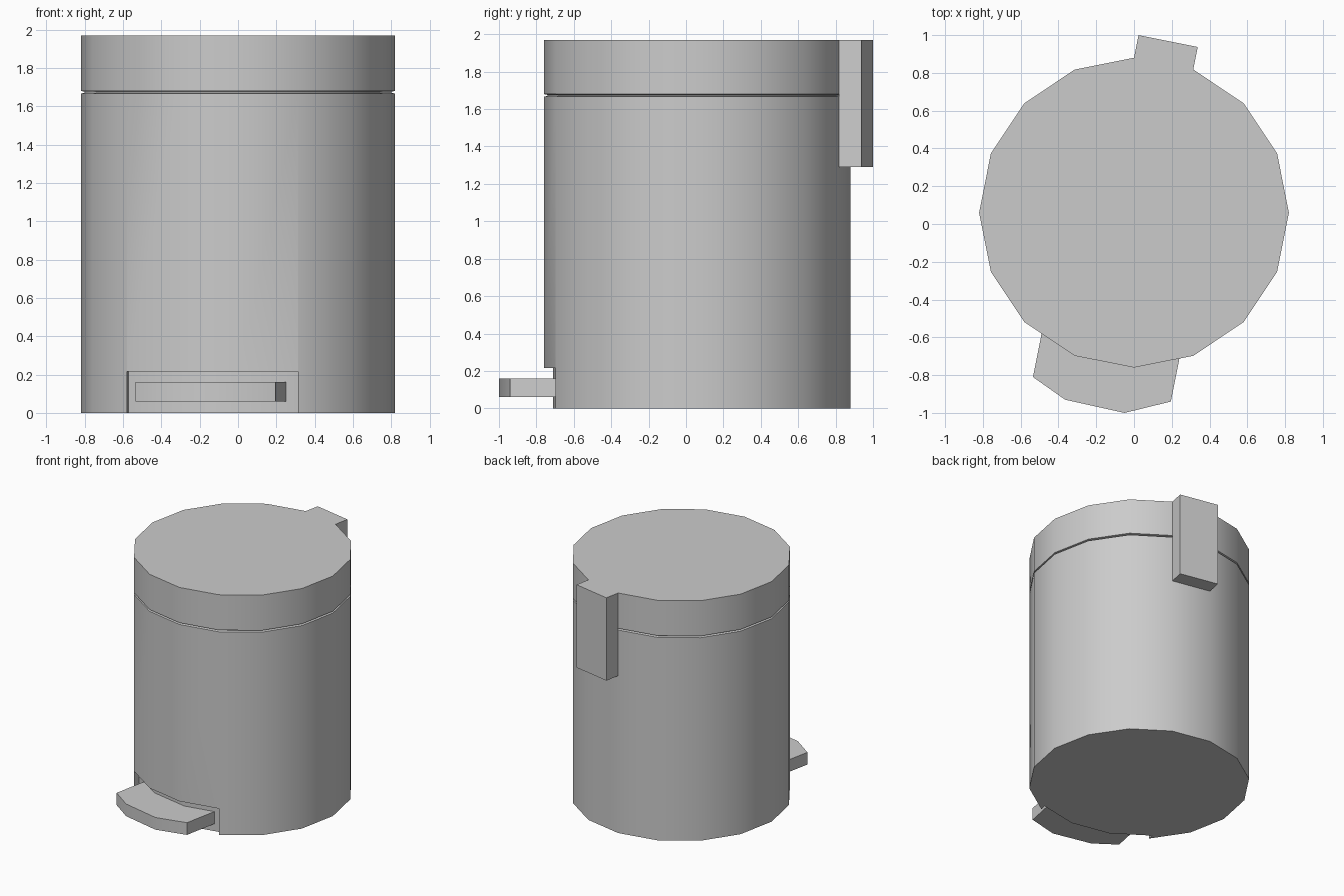
import bpy, bmesh, math
from mathutils import Vector

if "Cube" in bpy.data.objects:
    bpy.data.objects.remove(bpy.data.objects["Cube"])

R, CY, N = 0.82, 0.06, 16


def ring(i, r=R):
    a = math.radians(i * 360 / N)
    return Vector((r * math.cos(a), CY + r * math.sin(a)))


def direction(i):
    a = math.radians(i * 360 / N)
    return Vector((math.cos(a), math.sin(a)))


def loft(name, sections):
    """Closed solid through (outline, z) sections with equal point counts."""
    bm = bmesh.new()
    rows = [[bm.verts.new((p.x, p.y, z)) for p in pts] for pts, z in sections]
    n = len(rows[0])
    for a, b in zip(rows, rows[1:]):
        for i in range(n):
            j = (i + 1) % n
            bm.faces.new((a[i], a[j], b[j], b[i]))
    bm.faces.new(rows[0][::-1])
    bm.faces.new(rows[-1])
    bmesh.ops.recalc_face_normals(bm, faces=bm.faces)
    me = bpy.data.meshes.new(name)
    bm.to_mesh(me)
    bm.free()
    ob = bpy.data.objects.new(name, me)
    bpy.context.collection.objects.link(ob)
    return ob


def activate(ob):
    bpy.ops.object.select_all(action='DESELECT')
    ob.select_set(True)
    bpy.context.view_layer.objects.active = ob


def smooth(ob):
    activate(ob)
    bpy.ops.object.shade_smooth_by_angle(angle=math.radians(30))


# Bin body and lid in one shell, with a thin groove between them
outer = [ring(i) for i in range(N)]
groove = [ring(i, 0.80) for i in range(N)]
body = loft("bin_body_and_lid", [(outer, 0), (outer, 1.666), (groove, 1.67),
                                 (groove, 1.676), (outer, 1.68), (outer, 1.97)])

# Pedal recess: three front facets pushed inward along their mean normal
front = direction(11.5)
facets = [ring(i) for i in (10, 11, 12, 13)]
inner = [p - front * 0.05 for p in facets]
plan = [p + front * 0.2 for p in facets] + inner[::-1]
cutter = loft("recess_cutter", [(plan, -0.1), (plan, 0.215)])
activate(body)
mod = body.modifiers.new("recess", 'BOOLEAN')
mod.operation = 'DIFFERENCE'
mod.solver = 'EXACT'
mod.object = cutter
bpy.ops.object.modifier_apply(modifier=mod.name)
bpy.data.objects.remove(cutter)
smooth(body)

# Curved foot pedal
tip = [Vector(p) for p in ((-0.535, -0.81), (-0.365, -0.93),
                           (-0.05, -1.0), (0.195, -0.94))]
plan = tip + [p - front * 0.31 for p in tip[::-1]]
smooth(loft("foot_pedal", [(plan, 0.06), (plan, 0.16)]))

# Hinge block on one rear facet
back = direction(3.5)
a, b = ring(3), ring(4)
plan = [a, a + back * 0.122, b + back * 0.122, b]
loft("rear_hinge", [(plan, 1.29), (plan, 1.97)])
